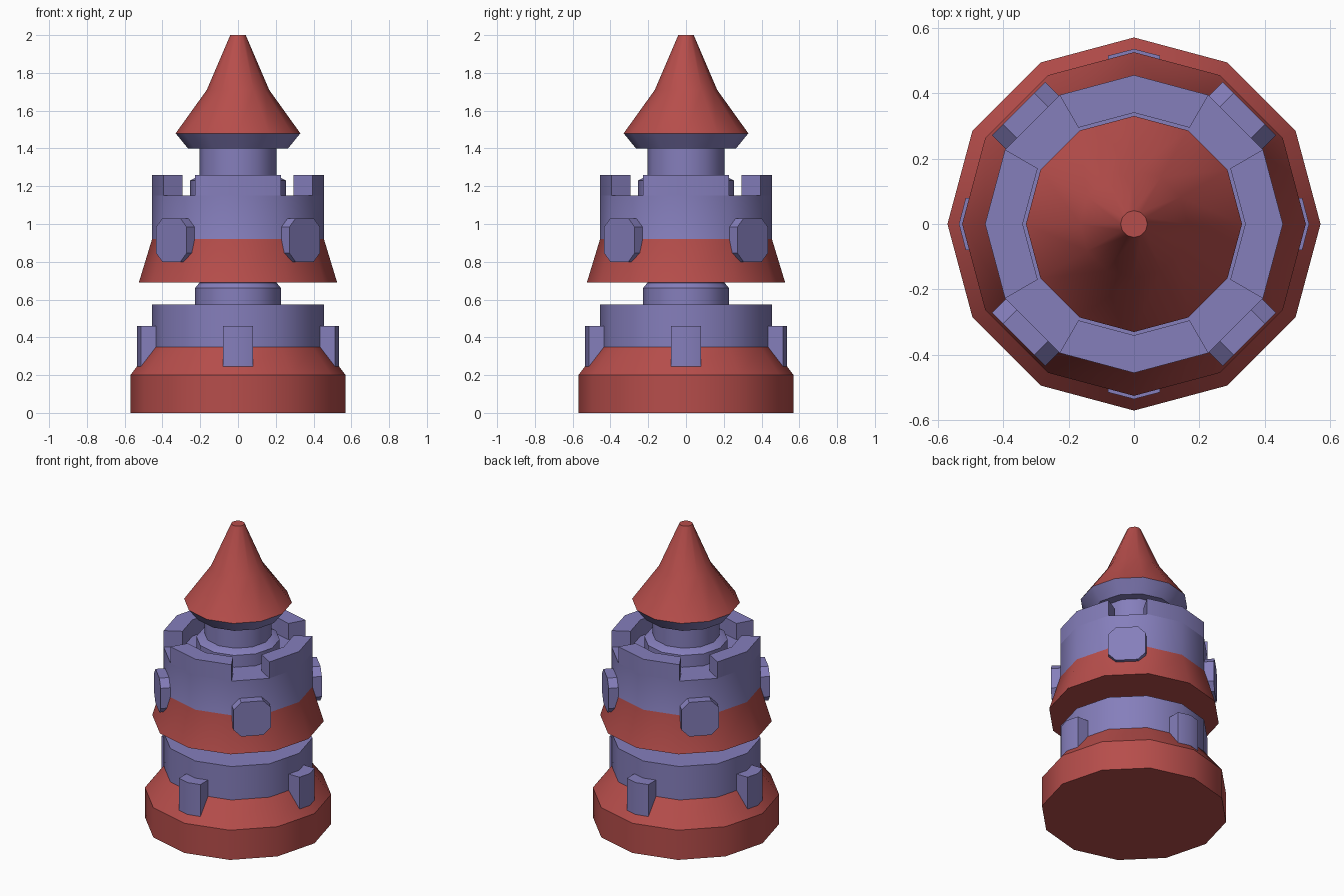
import bpy, bmesh
from math import sin, cos, pi, radians
from mathutils import Matrix

cube = bpy.data.objects.get("Cube")
if cube:
    bpy.data.objects.remove(cube, do_unlink=True)

SIDES = 12


def material(name, colour):
    m = bpy.data.materials.new(name)
    m.use_nodes = True
    m.diffuse_color = colour
    m.node_tree.nodes["Principled BSDF"].inputs["Base Color"].default_value = colour
    return m


RED = material("brick red", (0.47, 0.075, 0.07, 1))
PURPLE = material("stone purple", (0.235, 0.21, 0.50, 1))


def finish(name, bm, mats):
    bmesh.ops.recalc_face_normals(bm, faces=bm.faces[:])
    mesh = bpy.data.meshes.new(name)
    bm.to_mesh(mesh)
    bm.free()
    for m in mats:
        mesh.materials.append(m)
    obj = bpy.data.objects.new(name, mesh)
    bpy.context.collection.objects.link(obj)
    bpy.ops.object.select_all(action='DESELECT')
    obj.select_set(True)
    bpy.context.view_layer.objects.active = obj
    bpy.ops.object.shade_smooth_by_angle(angle=radians(32))
    return obj


def lathe(profile):
    """Closed twelve-sided solid from (radius, height) points."""
    bm = bmesh.new()
    rings = []
    for r, z in profile:
        rings.append([bm.verts.new((r * cos(2 * pi * i / SIDES), r * sin(2 * pi * i / SIDES), z))
                      for i in range(SIDES)])
    for a, b in zip(rings, rings[1:]):
        for i in range(SIDES):
            j = (i + 1) % SIDES
            bm.faces.new((a[i], a[j], b[j], b[i]))
    bm.faces.new(rings[0])
    bm.faces.new(rings[-1])
    bm.normal_update()
    return bm


def paint(bm, rule):
    for f in bm.faces:
        f.material_index = int(rule(f.calc_center_median().z))


def prism(name, outline, depth, matrix, mat):
    bm = bmesh.new()
    base = bm.faces.new([bm.verts.new((x, y, 0)) for x, y in outline])
    top = bmesh.ops.extrude_face_region(bm, geom=[base], use_keep_orig=True)["geom"]
    bmesh.ops.translate(bm, vec=(0, 0, depth), verts=[g for g in top if isinstance(g, bmesh.types.BMVert)])
    bm.transform(matrix)
    return finish(name, bm, [mat])


# Base: red plinth with purple drum
bm = lathe([(0.57, 0), (0.57, 0.2), (0.455, 0.35), (0.455, 0.575)])
paint(bm, lambda z: z > 0.35)
finish("base", bm, [RED, PURPLE])

# Neck between the drums
finish("neck", lathe([(0.228, 0.57), (0.228, 0.66), (0.205, 0.688), (0.205, 0.70)]), [PURPLE])

# Upper drum: flared red skirt, purple wall, merlons raised from the rim
bm = lathe([(0.525, 0.69), (0.455, 0.92), (0.455, 1.15), (0.34, 1.15)])
paint(bm, lambda z: z > 0.92)
rim = []
for f in bm.faces:
    c = f.calc_center_median()
    on_rim = abs(c.z - 1.15) < 0.001 and c.xy.length > 0.1
    if on_rim and abs(abs(c.x) - abs(c.y)) > 0.05:
        rim.append(f)
raised = bmesh.ops.extrude_face_region(bm, geom=rim)["geom"]
bmesh.ops.translate(bm, vec=(0, 0, 0.11), verts=[g for g in raised if isinstance(g, bmesh.types.BMVert)])
paint(bm, lambda z: z > 0.92)
finish("battlement_drum", bm, [RED, PURPLE])

# Turret with a collar at its foot
finish("turret_collar", lathe([(0.255, 1.14), (0.255, 1.23), (0.205, 1.255)]), [PURPLE])
finish("turret", lathe([(0.205, 1.2), (0.205, 1.41)]), [PURPLE])

# Roof: purple eaves under a bent red cone
bm = lathe([(0.265, 1.4), (0.33, 1.48), (0.165, 1.71), (0.041, 2.0)])
paint(bm, lambda z: z < 1.47)
finish("roof", bm, [RED, PURPLE])

# Four buttresses on the axes and four round windows on the diagonals
buttress = [(0.4, -0.08), (0.514, -0.08), (0.535, 0), (0.514, 0.08), (0.4, 0.08)]
h, c = 0.115, 0.068
octagon = [(-c, -h), (c, -h), (h, -c), (h, c), (c, h), (-c, h), (-h, c), (-h, -c)]
facing_out = Matrix(((0, 0, 1, 0.4), (1, 0, 0, 0), (0, 1, 0, 0.915), (0, 0, 0, 1)))
for k in range(4):
    turn = Matrix.Rotation(k * pi / 2, 4, 'Z')
    prism(f"buttress_{k + 1}", buttress, 0.26, turn @ Matrix.Translation((0, 0, 0.2)), PURPLE)
    turn = Matrix.Rotation(k * pi / 2 + pi / 4, 4, 'Z')
    prism(f"window_boss_{k + 1}", octagon, 0.099, turn @ facing_out, PURPLE)
